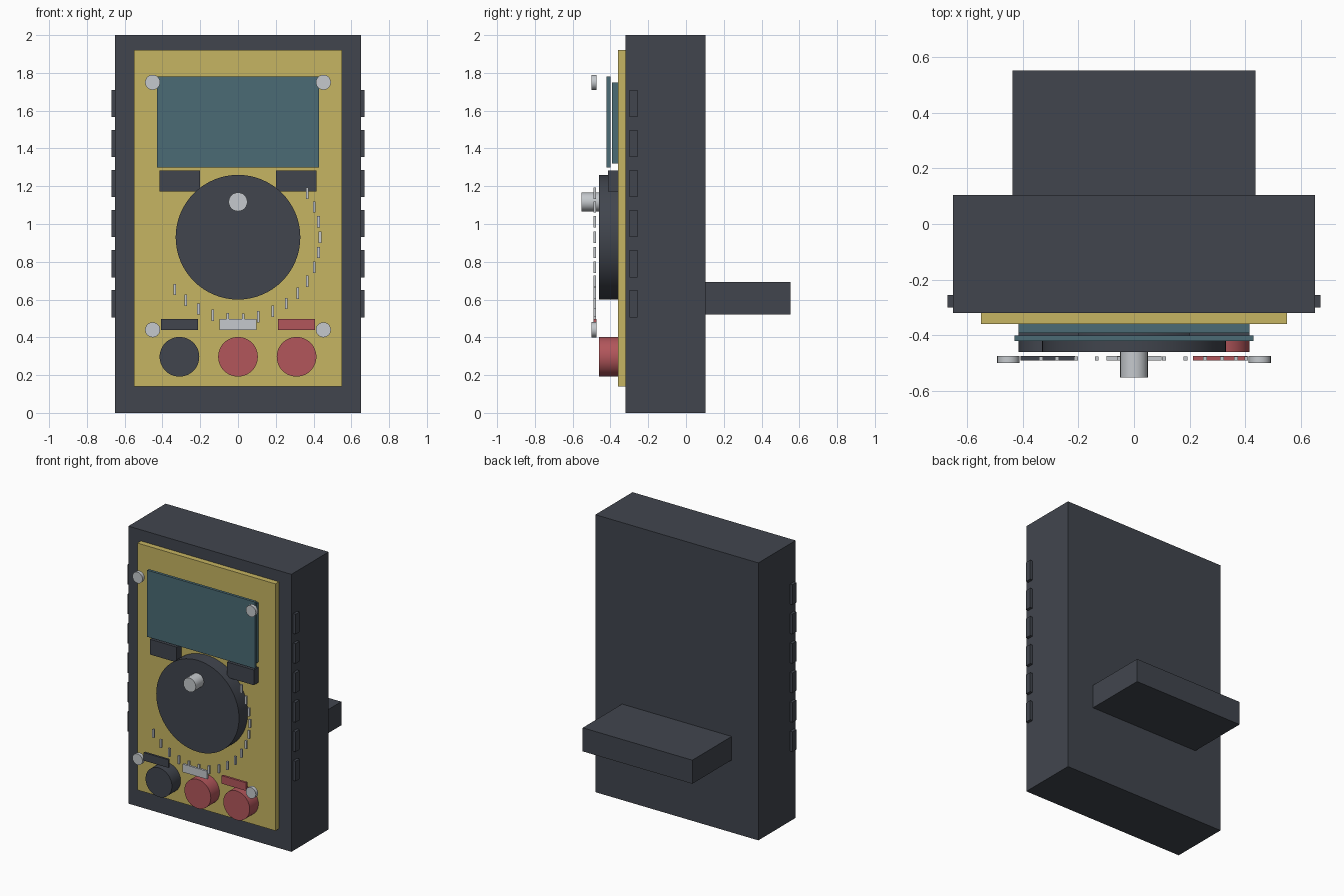
import bpy, bmesh, math
from mathutils import Matrix

if "Cube" in bpy.data.objects:
    bpy.data.objects.remove(bpy.data.objects["Cube"])


def material(name, r, g, b):
    m = bpy.data.materials.new(name)
    m.diffuse_color = (r, g, b, 1)
    m.use_nodes = True
    m.node_tree.nodes["Principled BSDF"].inputs["Base Color"].default_value = m.diffuse_color
    return m


DARK = material("charcoal", 0.053, 0.060, 0.076)
YELLOW = material("mustard", 0.565, 0.462, 0.122)
TEAL = material("screen teal", 0.069, 0.147, 0.178)
RED = material("red", 0.445, 0.093, 0.105)
LIGHT = material("light grey", 0.558, 0.584, 0.610)


def finish(name, bm, mat):
    me = bpy.data.meshes.new(name)
    bm.to_mesh(me)
    bm.free()
    me.materials.append(mat)
    ob = bpy.data.objects.new(name, me)
    bpy.context.collection.objects.link(ob)
    return ob


def box(name, x, y, z, mat):
    """Box from (min, max) ranges on each axis."""
    bm = bmesh.new()
    mid = [(a + b) / 2 for a, b in (x, y, z)]
    size = [b - a for a, b in (x, y, z)]
    bmesh.ops.create_cube(bm, size=1, matrix=Matrix.Translation(mid) @ Matrix.Diagonal((*size, 1)))
    return finish(name, bm, mat)


def disc(name, x, z, r, y, mat, sides=48):
    """Cylinder whose axis runs along y."""
    bm = bmesh.new()
    place = Matrix.Translation((x, sum(y) / 2, z)) @ Matrix.Rotation(math.pi / 2, 4, 'X')
    bmesh.ops.create_cone(bm, cap_ends=True, segments=sides, radius1=r, radius2=r,
                          depth=y[1] - y[0], matrix=place)
    ob = finish(name, bm, mat)
    bpy.ops.object.select_all(action='DESELECT')
    ob.select_set(True)
    bpy.context.view_layer.objects.active = ob
    bpy.ops.object.shade_smooth_by_angle(angle=math.radians(35))
    return ob


# Case, face plate and rear stand
box("case", (-0.65, 0.65), (-0.32, 0.104), (0, 2), DARK)
box("face_plate", (-0.55, 0.55), (-0.36, -0.32), (0.14, 1.92), YELLOW)
box("rear_stand", (-0.437, 0.437), (0.104, 0.552), (0.522, 0.692), DARK)

# Display: housing and glass
box("display_housing", (-0.415, 0.415), (-0.392, -0.36), (1.32, 1.75), TEAL)
box("display_glass", (-0.43, 0.43), (-0.421, -0.401), (1.30, 1.78), TEAL)

# Mirrored parts: keys, side grips, screws
for side, s in (("left", -1), ("right", 1)):
    def span(a, b):
        return tuple(sorted((s * a, s * b)))
    box(f"{side}_key", span(0.20, 0.415), (-0.412, -0.36), (1.173, 1.283), DARK)
    for i in range(6):
        z = 0.578 + i * 0.212
        box(f"{side}_grip_{i}", span(0.65, 0.67), (-0.30, -0.256), (z - 0.072, z + 0.072), DARK)
    for end, z in (("lower", 0.44), ("upper", 1.75)):
        disc(f"{side}_{end}_screw", s * 0.452, z, 0.04, (-0.50, -0.475), LIGHT, 24)

# Rotary dial with marker
disc("dial", 0, 0.93, 0.33, (-0.46, -0.36), DARK, 64)
disc("dial_marker", 0, 1.117, 0.05, (-0.552, -0.46), LIGHT, 24)

# Tick marks around the dial
for i in range(17):
    a = math.radians(32.4 - 10.8 * i)
    x, z = 0.434 * math.cos(a), 0.93 + 0.434 * math.sin(a)
    box(f"tick_{i}", (x - 0.007, x + 0.007), (-0.49, -0.476), (z - 0.03, z + 0.03), LIGHT)

# Sockets and the label bars above them
for name, x, col, bar in (("left", -0.31, DARK, DARK), ("centre", 0, RED, LIGHT), ("right", 0.31, RED, RED)):
    disc(f"{name}_socket", x, 0.297, 0.105, (-0.46, -0.36), col)
    box(f"{name}_label", (x - 0.098, x + 0.098), (-0.491, -0.475), (0.44, 0.498), bar)
